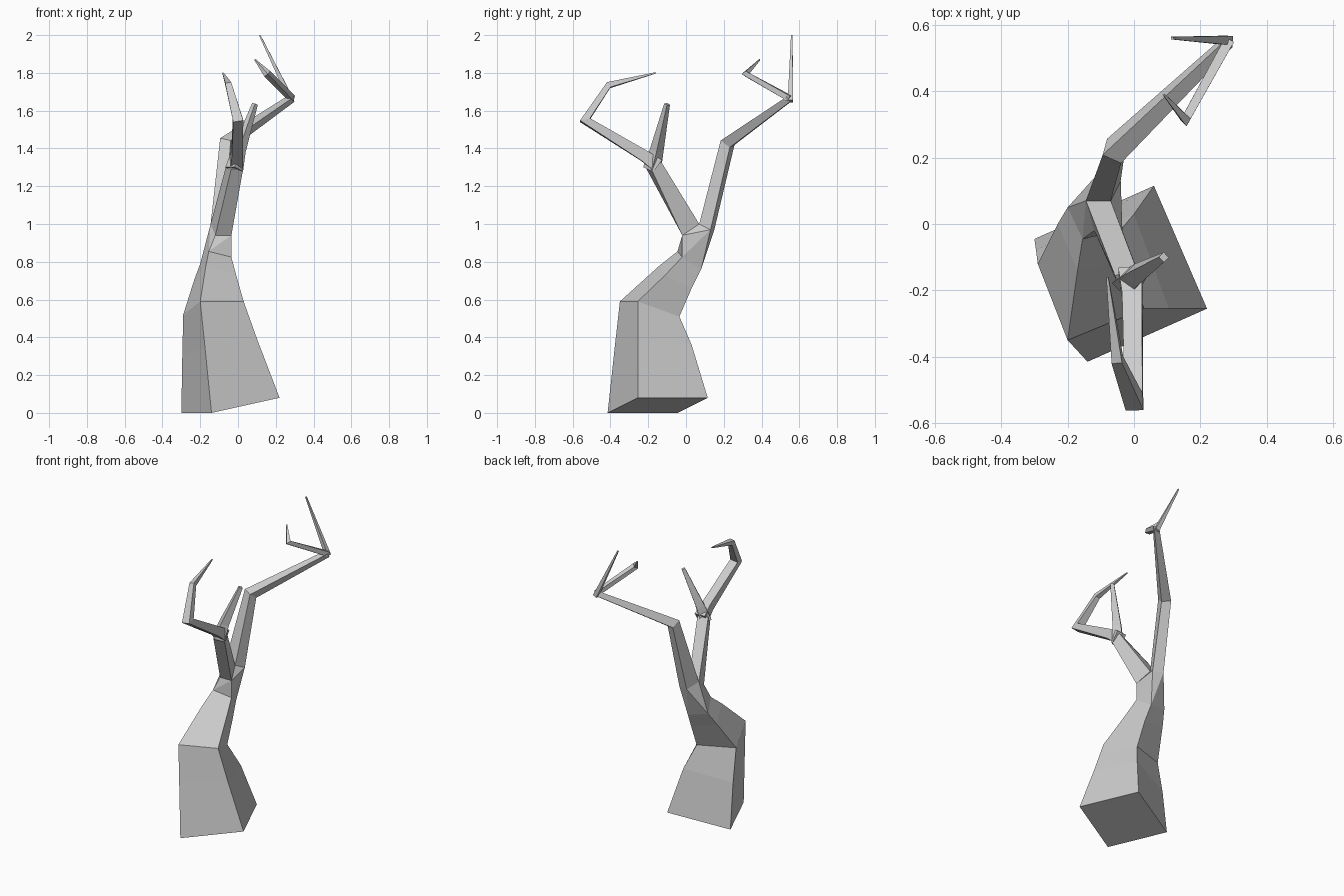
import bpy
import bmesh
from mathutils import Vector

default_cube = bpy.data.objects.get("Cube")
if default_cube:
    bpy.data.objects.remove(default_cube, do_unlink=True)

# Single bark colour
bark = bpy.data.materials.new("bark_grey")
bark.use_nodes = True
bark_colour = (0.6, 0.6, 0.6, 1)
bark.diffuse_color = bark_colour
bark.node_tree.nodes["Principled BSDF"].inputs["Base Color"].default_value = bark_colour


def finish(name, bm):
    """Turn a bmesh into a flat shaded object with outward normals."""
    bmesh.ops.recalc_face_normals(bm, faces=bm.faces)
    mesh = bpy.data.meshes.new(name)
    bm.to_mesh(mesh)
    bm.free()
    mesh.materials.append(bark)
    tree_part = bpy.data.objects.new(name, mesh)
    bpy.context.collection.objects.link(tree_part)
    return tree_part


def closest_order(ring, previous):
    """Rotate or flip a four point ring so that it lines up with the previous one."""
    centre_shift = sum(ring, Vector()) / 4 - sum(previous, Vector()) / 4
    options = []
    for points in (ring, ring[::-1]):
        options += [points[i:] + points[:i] for i in range(4)]
    return min(options, key=lambda option: sum(
        (a - b - centre_shift).length_squared for a, b in zip(option, previous)))


def loft(name, rings):
    """Skin a chain of four point rings and cap both ends."""
    bm = bmesh.new()
    loops = [[bm.verts.new(point) for point in ring] for ring in rings]
    for low, high in zip(loops, loops[1:]):
        for i in range(4):
            j = (i + 1) % 4
            bm.faces.new((low[i], low[j], high[j], high[i]))
    bm.faces.new(loops[0])
    bm.faces.new(loops[-1])
    return finish(name, bm)


def limb(name, path, root=None):
    """Tapering square limb through (x, y, z, half width) nodes, from an optional root ring."""
    centres = [Vector(node[:3]) for node in path]
    spine = ([sum(root, Vector()) / 4] if root else []) + centres
    offset = len(spine) - len(centres)
    steps = [(b - a).normalized() for a, b in zip(spine, spine[1:])]
    side = steps[0].cross(Vector((0, 0, 1)))
    rings = [root] if root else []
    for i, (centre, node) in enumerate(zip(centres, path)):
        k = i + offset
        along = (steps[max(k - 1, 0)] + steps[min(k, len(steps) - 1)]).normalized()
        side = (side - along * side.dot(along)).normalized()
        rise = side.cross(along)
        half = node[3]
        ring = [centre + (side * u + rise * v) * half
                for u, v in ((-1, -1), (1, -1), (1, 1), (-1, 1))]
        rings.append(closest_order(ring, rings[-1]) if rings else ring)
    return loft(name, rings)


def points(*coordinates):
    return [Vector(c) for c in coordinates]


# Leaning trunk, wide and tilted at the foot
base = points((-.3, -.045, 0), (-.14, -.415, 0), (.22, -.255, .08), (.06, .115, .08))
lower = points((-.295, -.08, .3), (-.175, -.377, .35), (.105, -.255, .38), (0, .03, .36))
waist = points((-.29, -.12, .52), (-.2, -.35, .59), (.03, -.255, .59), (-.055, -.035, .51))
bend = points((-.23, 0, .71), (-.17, -.14, .78), (-.01, -.11, .73), (-.06, .03, .66))
shoulder = points((-.2, .05, .79), (-.155, -.045, .855), (-.035, -.02, .825), (-.07, .08, .76))
loft("trunk", [base, lower, waist, bend, shoulder])

# Crown block where the trunk divides in two
saddle = points((-.145, .07, 1), (-.07, .07, 1))
front_lip = points((-.035, -.02, .94), (-.12, -.02, .94))
back_lip = points((-.04, .13, .97), (-.11, .15, .97))
bm = bmesh.new()
for point in shoulder + saddle + front_lip + back_lip:
    bm.verts.new(point)
bmesh.ops.convex_hull(bm, input=bm.verts)
finish("trunk_fork", bm)

# Front branch with its hooked arm and short spur
limb("front_branch", [(-.015, -.17, 1.31, .034)], saddle + front_lip)
limb("front_hooked_arm", [(-.01, -.15, 1.31, .036), (-.005, -.22, 1.36, .03),
                          (0, -.535, 1.55, .027), (-.05, -.41, 1.735, .016),
                          (-.08, -.16, 1.8, .003)])
limb("front_spur", [(-.02, -.18, 1.29, .034), (.005, -.155, 1.39, .026),
                    (.09, -.1, 1.635, .011)])

# Back branch with two thin twigs at its end
limb("back_branch", [(-.06, .22, 1.43, .031), (.285, .55, 1.665, .016)], saddle + back_lip)
limb("back_tall_twig", [(.285, .553, 1.65, .014), (.115, .56, 2, .004)])
limb("back_bent_twig", [(.285, .55, 1.665, .015), (.155, .315, 1.795, .015),
                        (.09, .39, 1.87, .003)])
